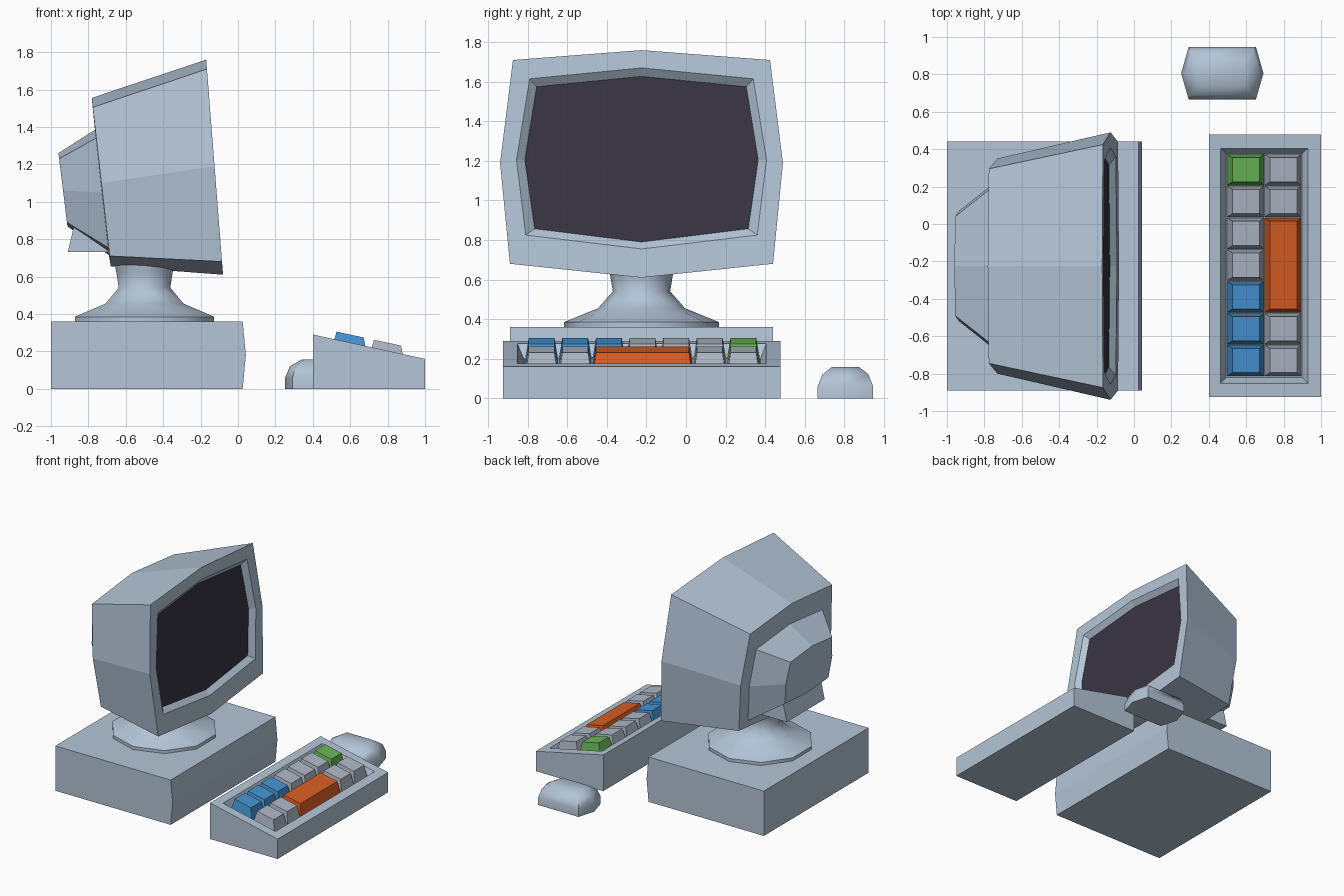
import bpy, bmesh, math

if "Cube" in bpy.data.objects:
    bpy.data.objects.remove(bpy.data.objects["Cube"])

YC = -0.225  # centre line of computer and keyboard


def material(name, rgb):
    m = bpy.data.materials.new(name)
    m.diffuse_color = (*rgb, 1)
    m.use_nodes = True
    m.node_tree.nodes["Principled BSDF"].inputs["Base Color"].default_value = m.diffuse_color
    return m


CASE = material("case blue grey", (0.456, 0.56, 0.68))
KEY = material("key grey", (0.43, 0.48, 0.57))
DARK = material("screen dark", (0.04, 0.036, 0.055))
ORANGE = material("orange", (0.70, 0.112, 0.017))
BLUE = material("blue", (0.061, 0.30, 0.65))
GREEN = material("green", (0.14, 0.47, 0.095))


def loft(name, rings, mats, end_index=0, smooth=None):
    """Skin a list of equal-length rings and cap both ends."""
    bm = bmesh.new()
    vs = [[bm.verts.new(p) for p in r] for r in rings]
    n = len(vs[0])
    for a, b in zip(vs, vs[1:]):
        for i in range(n):
            j = (i + 1) % n
            bm.faces.new((a[i], a[j], b[j], b[i]))
    bm.faces.new(vs[0][::-1])
    bm.faces.new(vs[-1]).material_index = end_index
    bmesh.ops.recalc_face_normals(bm, faces=bm.faces)
    me = bpy.data.meshes.new(name)
    bm.to_mesh(me)
    bm.free()
    for m in mats:
        me.materials.append(m)
    ob = bpy.data.objects.new(name, me)
    bpy.context.collection.objects.link(ob)
    if smooth:
        bpy.ops.object.select_all(action='DESELECT')
        ob.select_set(True)
        bpy.context.view_layer.objects.active = ob
        bpy.ops.object.shade_smooth_by_angle(angle=math.radians(smooth))
    return ob


# System unit: side section with a slightly pointed front, extruded in y
section = [(-1, 0), (0.025, 0), (0.042, 0.18), (0.025, 0.36), (-1, 0.36)]
loft("system_unit", [[(x, y, z) for x, z in section] for y in (-0.89, 0.44)], [CASE])

# Ten-sided swivel stand
profile = [(0.392, 0.355), (0.392, 0.385), (0.22, 0.455), (0.145, 0.54), (0.158, 0.62), (0.172, 0.69)]
loft("swivel_stand",
     [[(-0.5 + r * math.sin(k * math.tau / 10), YC + r * math.cos(k * math.tau / 10), z)
       for k in range(10)] for r, z in profile], [CASE], smooth=50)


# Monitor: eight-point bowed rings on tilted planes
def ring(x_top, x_bot, top, mid, bot):
    """top and bot = (half width, corner z, centre z); mid = (half width, z)"""
    z1, z0 = top[2], bot[2]
    pts = [(0, top[2]), (top[0], top[1]), mid, (bot[0], bot[1]), (0, bot[2]),
           (-bot[0], bot[1]), (-mid[0], mid[1]), (-top[0], top[1])]
    return [(x_bot + (x_top - x_bot) * (z - z0) / (z1 - z0), YC + w, z) for w, z in pts]


def on_front(z, depth=0):
    return -0.17 + 0.09 * (1.76 - z) / 1.15 - depth


def front_ring(top, mid, bot, depth=0):
    return ring(on_front(top[2], depth), on_front(bot[2], depth), top, mid, bot)


loft("monitor", [
    ring(-0.96, -0.912, (0.265, 1.23, 1.26), (0.295, 1.06), (0.275, 0.89, 0.868)),
    ring(-0.765, -0.69, (0.42, 1.34, 1.385), (0.46, 1.05), (0.43, 0.755, 0.715)),
    ring(-0.782, -0.68, (0.52, 1.505, 1.555), (0.575, 1.1), (0.535, 0.71, 0.655)),
    front_ring((0.65, 1.71, 1.76), (0.715, 1.19), (0.665, 0.68, 0.61)),
    front_ring((0.565, 1.615, 1.67), (0.632, 1.205), (0.585, 0.825, 0.755)),
    front_ring((0.53, 1.575, 1.627), (0.59, 1.205), (0.54, 0.857, 0.79), 0.035),
], [CASE, DARK], end_index=1)

# Connector block under the rear bulge
block = [(-0.91, 0.73), (-0.66, 0.73), (-0.66, 0.9), (-0.87, 0.9)]
loft("rear_block", [[(x, y, z) for x, z in block] for y in (-0.46, 0.02)], [CASE])


# Keyboard: wedge with a sunken key well
def slope(x):
    return 0.29 - 0.217 * (x - 0.4)


def rect(x0, x1, y0, y1, lift=None):
    return [(x, y, 0 if lift is None else slope(x) + lift)
            for x, y in ((x0, y0), (x1, y0), (x1, y1), (x0, y1))]


loft("keyboard_case", [
    rect(0.4, 1.0, -0.925, 0.478),
    rect(0.4, 1.0, -0.925, 0.478, 0),
    rect(0.463, 0.93, -0.852, 0.405, 0),
    rect(0.493, 0.898, -0.82, 0.377, -0.07),
], [CASE])

# Keys: two columns of tapered caps (colour, rows spanned), from the far end
columns = [
    (0.496, [(GREEN, 1)] + [(KEY, 1)] * 3 + [(BLUE, 1)] * 3),
    (0.696, [(KEY, 1)] * 2 + [(ORANGE, 3)] + [(KEY, 1)] * 2),
]
for c, (x0, keys) in enumerate(columns):
    row = 0
    for mat, span in keys:
        y1 = 0.375 - row * 0.17
        y0 = y1 - span * 0.17
        row += span
        loft(f"key_{c + 1}_{row}", [
            rect(x0 + 0.001, x0 + 0.198, y0 + 0.002, y1 - 0.002, -0.069),
            rect(x0 + 0.031, x0 + 0.176, y0 + 0.02, y1 - 0.02, 0.043),
        ], [mat])


# Mouse: six-sided plan with a rounded top
def mouse_ring(hx, hc, hy, z):
    return [(0.472 + x, 0.806 + y, z) for x, y in
            ((-hx, 0), (-hc, -hy), (hc, -hy), (hx, 0), (hc, hy), (-hc, hy))]


loft("mouse", [
    mouse_ring(0.22, 0.18, 0.14, 0),
    mouse_ring(0.22, 0.18, 0.14, 0.06),
    mouse_ring(0.195, 0.165, 0.117, 0.12),
    mouse_ring(0.13, 0.115, 0.07, 0.157),
], [CASE], smooth=50)
